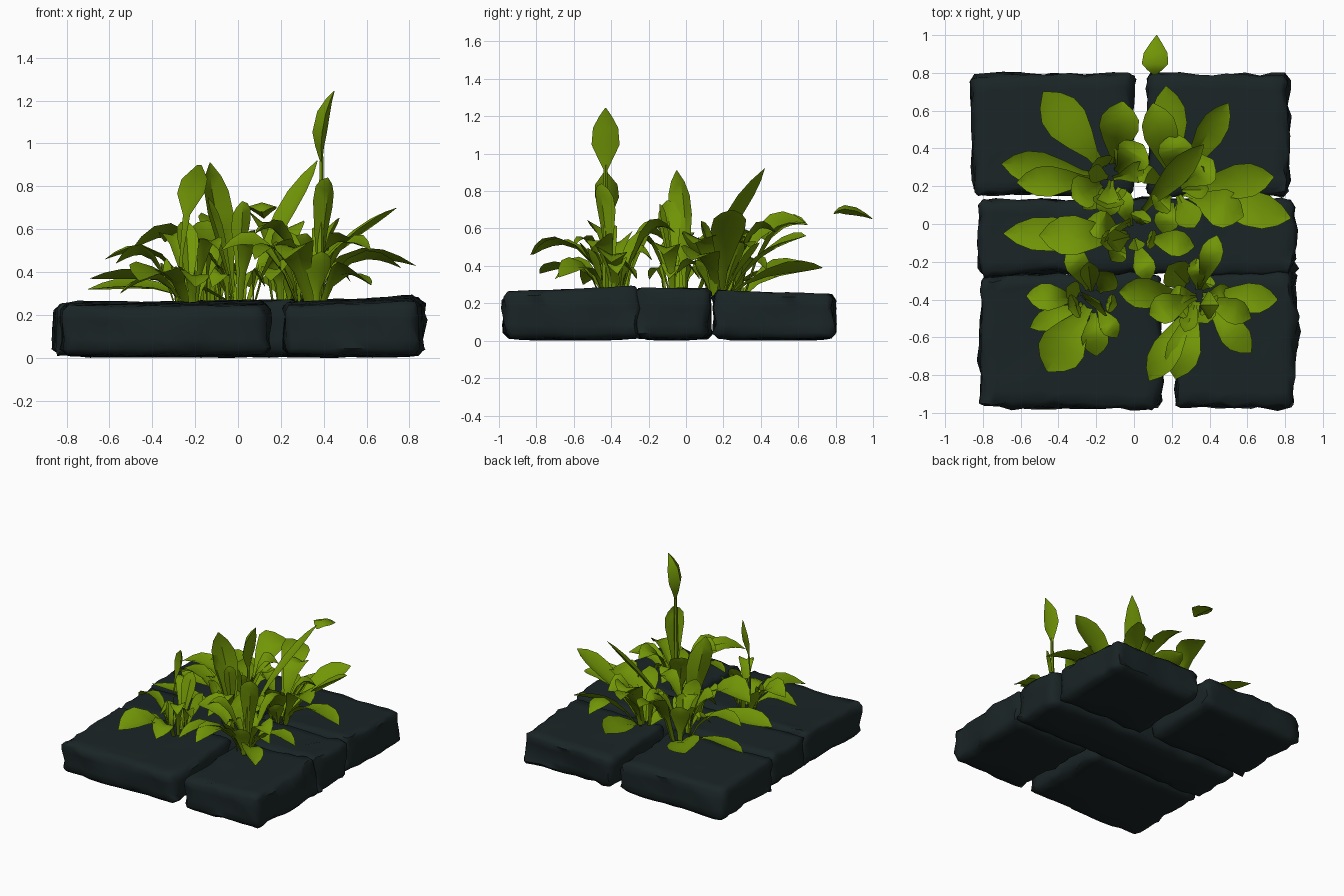
import bpy, bmesh, math, random
from mathutils import Vector, noise

if "Cube" in bpy.data.objects:
    bpy.data.objects.remove(bpy.data.objects["Cube"])

random.seed(4)


def material(name, rgb):
    m = bpy.data.materials.new(name)
    m.diffuse_color = (*rgb, 1)
    m.use_nodes = True
    m.node_tree.nodes["Principled BSDF"].inputs["Base Color"].default_value = m.diffuse_color
    return m


STONE = material("dark slate", (0.0105, 0.018, 0.019))
LEAF = material("leaf green", (0.165, 0.30, 0.002))


def finish(name, bm, mat, angle, solid=False):
    if solid:
        bmesh.ops.recalc_face_normals(bm, faces=bm.faces)
    me = bpy.data.meshes.new(name)
    bm.to_mesh(me)
    bm.free()
    me.materials.append(mat)
    ob = bpy.data.objects.new(name, me)
    bpy.context.collection.objects.link(ob)
    bpy.ops.object.select_all(action='DESELECT')
    bpy.context.view_layer.objects.active = ob
    ob.select_set(True)
    bpy.ops.object.shade_smooth_by_angle(angle=math.radians(angle))
    return ob


# Rough stone slab: bevelled box, cut into a grid, chipped with noise, underside rounded
def slab(name, x0, x1, y0, y1, top_left, top_right, slope=0.0):
    bm = bmesh.new()
    bmesh.ops.create_cube(bm, size=1)
    for v in bm.verts:
        z = 0.005 if v.co.z < 0 else (top_left if v.co.x < 0 else top_right) + slope * v.co.y
        v.co = ((x0 + x1) / 2 + v.co.x * (x1 - x0), (y0 + y1) / 2 + v.co.y * (y1 - y0), z)
    bmesh.ops.bevel(bm, geom=bm.edges[:], offset=0.025, segments=1, affect='EDGES')
    for axis, lo, hi in ((0, x0, x1), (1, y0, y1), (2, 0, 0.26)):
        n = max(3, round((hi - lo) / 0.08))
        no = Vector([1.0 if i == axis else 0.0 for i in range(3)])
        for k in range(1, n):
            bmesh.ops.bisect_plane(bm, geom=bm.verts[:] + bm.edges[:] + bm.faces[:],
                                   plane_co=no * (lo + (hi - lo) * k / n), plane_no=no)
    for v in bm.verts:
        p = v.co.copy()
        d = noise.noise_vector(p * 4.0) * 0.02 + noise.noise_vector(p * 19.0) * 0.028
        d.z *= 0.3
        v.co = p + d
        edge = min(p.x - x0, x1 - p.x, p.y - y0, y1 - p.y)
        if p.z < 0.06:
            v.co.z += 0.012 * max(0, 1 - edge / 0.12)
        v.co.z = max(0.0, v.co.z)
    return finish(name, bm, STONE, 60, True)


slab("slab_front_left", -0.81, 0.14, -0.965, -0.275, 0.25, 0.255, 0.02)
slab("slab_front_right", 0.22, 0.85, -0.965, -0.255, 0.255, 0.275, 0.03)
slab("slab_middle", -0.82, 0.85, -0.265, 0.125, 0.25, 0.28)
slab("slab_back_left", -0.85, -0.01, 0.155, 0.79, 0.25, 0.255, -0.01)
slab("slab_back_right", 0.08, 0.82, 0.155, 0.79, 0.25, 0.26, -0.02)

BLADE = ((0, .2), (.2, .3), (.42, .7), (.62, 1), (.78, .95), (.9, .6), (1, .04))
SPEAR = ((0, .12), (.2, .6), (.38, 1), (.65, .9), (.85, .45), (1, .03))
STALK = ((0, .1), (.3, .12), (.55, .25), (.72, .95), (.85, .9), (1, .15))


# Folded leaf swept along a quadratic curve
def leaf(bm, base, ctrl, tip, width, profile=BLADE, side=None, fold=0.18):
    rows = []
    s = side or Vector((tip.y - base.y, base.x - tip.x, 0)).normalized()
    for t, w in profile:
        p = base * (1 - t) ** 2 + ctrl * 2 * t * (1 - t) + tip * t * t
        tan = ((ctrl - base) * (1 - t) + (tip - ctrl) * t).normalized()
        n = s.cross(tan).normalized()
        h = w * width / 2
        rows.append([bm.verts.new(q) for q in
                     (p - s * h, p - n * h * fold * 2, p + s * h)])
    for a, b in zip(rows, rows[1:]):
        for i in range(2):
            bm.faces.new((a[i], a[i + 1], b[i + 1], b[i]))


# Tuft: listed leaves (tip x, y, z, width, optional bend) plus some short random ones
def tuft(name, cx, cy, tips, count=7):
    bm = bmesh.new()
    short = []
    for k in range(count):
        a = k * math.tau / count + random.uniform(-.4, .4)
        r = random.uniform(0.12, 0.27)
        short.append((cx + r * math.cos(a), cy + r * math.sin(a),
                      random.uniform(0.32, 0.55), random.uniform(0.09, 0.13)))
    for x, y, z, w, *bend in list(tips) + short:
        d = Vector((x - cx, y - cy, 0))
        base = Vector((cx, cy, 0.24)) + d.normalized() * random.uniform(0, 0.08)
        steep = (z - 0.25) / max(d.length, 0.05)
        # low leaves arch over, steep leaves stay nearly straight
        lift = bend[0] if bend else (0.2 if steep < 1.2 else -0.08)
        ctrl = Vector((cx, cy, 0)) + d * 0.5
        ctrl.z = max(0.30, z + lift)
        # twist each leaf a little about its length
        side = Vector((d.y, -d.x, 0)).normalized()
        side = (side + Vector((0, 0, random.uniform(-.4, .4)))).normalized()
        leaf(bm, base, ctrl, Vector((x, y, z)), w * 1.08, side=side)
    return finish(name, bm, LEAF, 40)


tuft("tuft_front_left", -0.22, -0.4, (
    (-.46, -.78, .36, .23), (-.20, -.70, .33, .14), (-.57, -.38, .44, .14),
    (-.34, -.12, .54, .12), (-.55, -.55, .30, .11), (-.24, -.2, .64, .10)), 5)
tuft("tuft_front_right", 0.34, -0.38, (
    (.08, -.83, .46, .15, .25), (.22, -.82, .46, .17, .25), (.76, -.40, .42, .15),
    (.62, -.68, .34, .15), (-.08, -.36, .50, .16), (.08, -.48, .58, .15),
    (.18, -.22, .60, .16), (.44, -.06, .58, .12), (.42, -.45, .84, .13),
    (.62, -.5, .50, .13)))
tuft("tuft_middle", 0.0, -0.06, (
    (-.69, -.05, .37, .17, .1), (-.50, -.06, .50, .2, .3), (-.14, -.10, .75, .12),
    (.02, -.14, .73, .09), (.32, -.12, .46, .13), (-.25, .02, .50, .14)), 6)
tuft("tuft_back_left", -0.12, 0.24, (
    (-.48, .70, .40, .22, .05), (-.70, .32, .32, .17, .1), (-.62, .22, .46, .15),
    (-.06, .65, .62, .2, .15), (-.33, .14, .58, .17, .1), (-.14, .08, .64, .16),
    (.05, .42, .54, .18)))
tuft("tuft_back_right", 0.22, 0.18, (
    (.17, .73, .39, .18, .05), (.50, .64, .56, .15, .02), (.74, .25, .70, .17, -.08),
    (.83, .03, .43, .18, .2), (.1, .64, .63, .18, .15), (.42, .34, .50, .18),
    (.32, -.02, .58, .14), (.58, .04, .52, .19), (.22, .48, .58, .17)))

# Tall leaves that stand above the tufts: base, bend, tip, width, side, profile
bm = bmesh.new()
for base, ctrl, tip, w, side, prof in (
        ((-.28, -.38, .24), (-.26, -.42, .70), (-.18, -.43, .90), .19, (1, -1, 0), STALK),
        ((-.02, .0, .24), (-.06, -.02, .62), (-.13, -.05, .91), .17, (1, 1, 0), BLADE),
        ((.04, .06, .24), (.14, .18, .60), (.37, .42, .92), .13, (1, -1, 0), BLADE)):
    leaf(bm, Vector(base), Vector(ctrl), Vector(tip), w, prof, Vector(side).normalized())
finish("tall_leaves", bm, LEAF, 40)

# Tall stem with a spear-shaped head
bm = bmesh.new()
rings = []
for z, r, x in ((0.23, .018, .38), (0.6, .015, .385), (0.94, .01, .39)):
    rings.append([bm.verts.new((x + r * math.cos(i * math.tau / 5),
                                -.43 + r * math.sin(i * math.tau / 5), z)) for i in range(5)])
for a, b in zip(rings, rings[1:]):
    for i in range(5):
        bm.faces.new((a[i], a[(i + 1) % 5], b[(i + 1) % 5], b[i]))
finish("tall_stem", bm, LEAF, 60, True)

bm = bmesh.new()
for fold in (0.3, -0.15):
    leaf(bm, Vector((.39, -.43, .91)), Vector((.375, -.43, 1.10)), Vector((.45, -.43, 1.245)),
         0.15, SPEAR, Vector((0, 1, 0)), fold)
finish("stem_head", bm, LEAF, 35)

# Loose leaf hanging behind the slabs
bm = bmesh.new()
for fold in (0.2, -0.15):
    leaf(bm, Vector((.11, .79, .68)), Vector((.11, .85, .74)), Vector((.12, 1.0, .65)),
         0.14, SPEAR, Vector((1, 0, 0)), fold)
finish("loose_leaf", bm, LEAF, 35)
